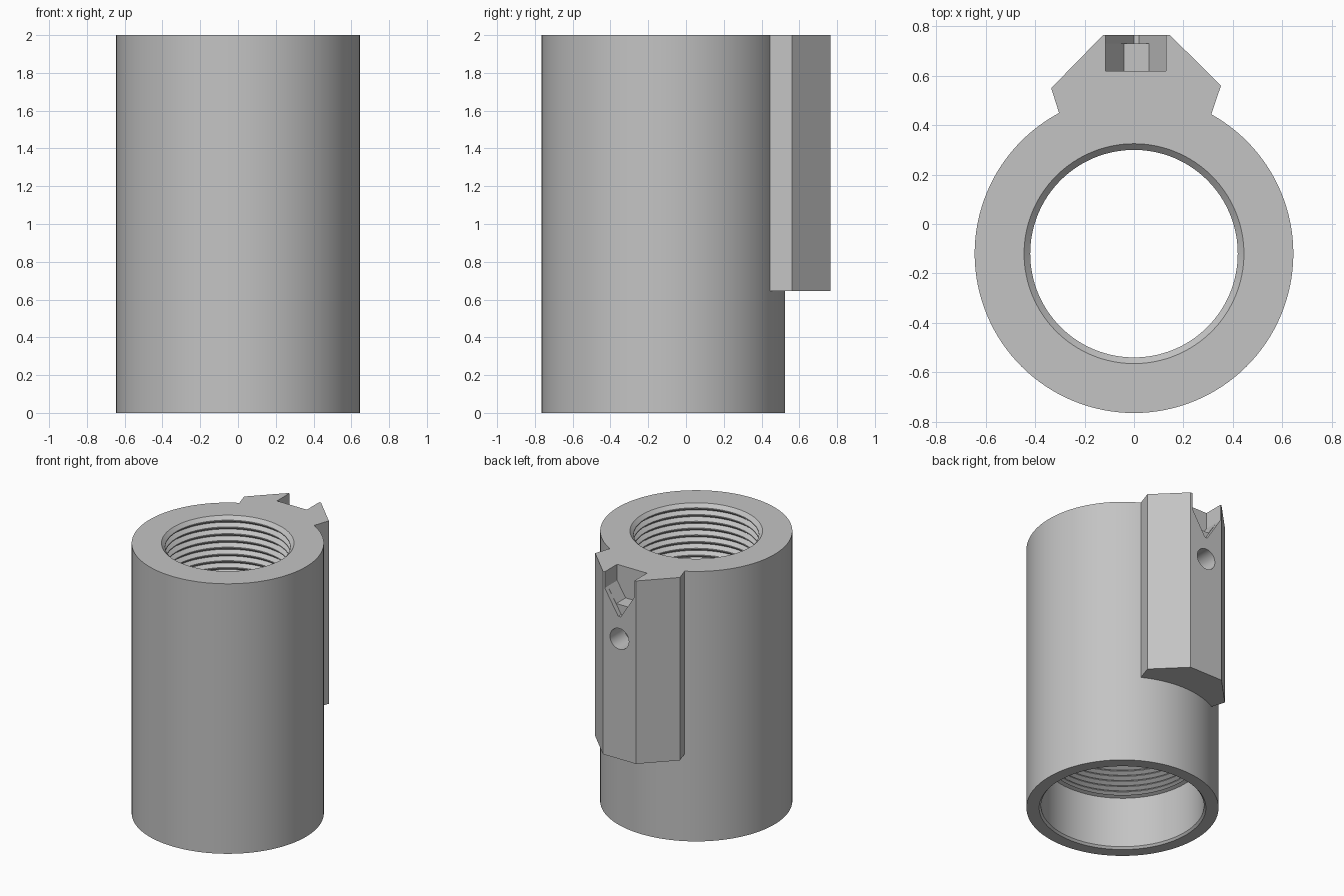
import bpy, bmesh, math
from mathutils import Vector

if "Cube" in bpy.data.objects:
    bpy.data.objects.remove(bpy.data.objects["Cube"], do_unlink=True)

AXIS_Y, OUTER, HEIGHT = -0.12, 0.645, 2.0
SEGMENTS = 128

steel = bpy.data.materials.new("light_grey")
steel.use_nodes = True
grey = (0.55, 0.55, 0.55, 1)
steel.diffuse_color = grey
steel.node_tree.nodes["Principled BSDF"].inputs["Base Color"].default_value = grey


def finish(name, bm):
    bmesh.ops.recalc_face_normals(bm, faces=bm.faces)
    mesh = bpy.data.meshes.new(name)
    bm.to_mesh(mesh)
    bm.free()
    mesh.materials.append(steel)
    obj = bpy.data.objects.new(name, mesh)
    bpy.context.collection.objects.link(obj)
    return obj


def lathe(name, profile):
    """Revolve a closed (radius, z) outline about the tube axis."""
    bm = bmesh.new()
    rings = []
    for i in range(SEGMENTS):
        a = 2 * math.pi * i / SEGMENTS
        rings.append([bm.verts.new((r * math.cos(a), AXIS_Y + r * math.sin(a), z))
                      for r, z in profile])
    n = len(profile)
    for i, ring in enumerate(rings):
        nxt = rings[(i + 1) % SEGMENTS]
        for j in range(n):
            k = (j + 1) % n
            bm.faces.new((ring[j], nxt[j], nxt[k], ring[k]))
    return finish(name, bm)


def prism(name, points, direction):
    """Extrude a flat outline along a direction."""
    bm = bmesh.new()
    face = bm.faces.new([bm.verts.new(p) for p in points])
    made = bmesh.ops.extrude_face_region(bm, geom=[face])
    verts = [v for v in made["geom"] if isinstance(v, bmesh.types.BMVert)]
    bmesh.ops.translate(bm, verts=verts, vec=Vector(direction))
    return finish(name, bm)


def disc(radius, centre, across, up, count):
    angles = [2 * math.pi * i / count for i in range(count)]
    return [Vector(centre) + Vector(across) * radius * math.cos(a)
            + Vector(up) * radius * math.sin(a) for a in angles]


def cut(target, cutter):
    cutter.hide_render = True
    mod = target.modifiers.new("cut", "BOOLEAN")
    mod.operation, mod.solver, mod.object = "DIFFERENCE", "EXACT", cutter
    bpy.context.view_layer.objects.active = target
    bpy.ops.object.modifier_apply(modifier=mod.name)
    bpy.data.objects.remove(cutter, do_unlink=True)


def thread(crest, root, top, bottom, pitch):
    """Zigzag thread outline running downwards."""
    count = round((top - bottom) / pitch)
    points = []
    for i in range(count):
        z = top - i * pitch
        points += [(crest, z), (crest, z - pitch * 0.15), (root, z - pitch * 0.55)]
    return points + [(crest, bottom)]


# Tube with a threaded bore above and a wider threaded socket below
profile = [(OUTER, 0), (OUTER, HEIGHT), (0.445, HEIGHT)]
profile += thread(0.42, 0.445, 1.975, 1.0, 0.05)
profile += thread(0.52, 0.547, 0.99, 0.4, 0.04)
profile += [(0.547, 0.39), (0.547, 0.015), (0.56, 0)]
tube = lathe("threaded_tube", profile)

# Rail block along the back, fitted against the tube
outline = [(-0.29, 0.40), (-0.305, 0.455), (-0.335, 0.55), (-0.125, 0.765),
           (0.145, 0.765), (0.352, 0.56), (0.315, 0.45), (0.30, 0.40)]
rail = prism("rail_block", [(x, y, 0.645) for x, y in outline], (0, 0, HEIGHT - 0.645))
cut(rail, prism("tube_cutter", disc(OUTER, (0, AXIS_Y, -0.5), (1, 0, 0), (0, 1, 0), SEGMENTS),
                (0, 0, 3)))

# Pointed notch in the top of the rail, with a flat-bottomed pocket behind it
left, right, middle = -0.115, 0.13, 0.01
pocket = [(left, 2.1), (left, 1.88), (middle - 0.05, 1.77), (middle + 0.05, 1.77),
          (right, 1.88), (right, 2.1)]
notch = [(left, 2.1), (left, 1.88), (middle - 0.01, 1.7), (middle + 0.01, 1.7),
         (right, 1.88), (right, 2.1)]
cut(rail, prism("pocket_cutter", [(x, 0.62, z) for x, z in pocket], (0, 0.2, 0)))
cut(rail, prism("notch_cutter", [(x, 0.73, z) for x, z in notch], (0, 0.1, 0)))

# Round screw hole below the notch
cut(rail, prism("hole_cutter", disc(0.077, (middle, 0.6, 1.535), (1, 0, 0), (0, 0, 1), 32),
                (0, 0.2, 0)))

# Smooth round walls, crisp edges
for obj in (tube, rail):
    bpy.ops.object.select_all(action="DESELECT")
    obj.select_set(True)
    bpy.context.view_layer.objects.active = obj
    bpy.ops.object.shade_smooth_by_angle(angle=math.radians(25))
